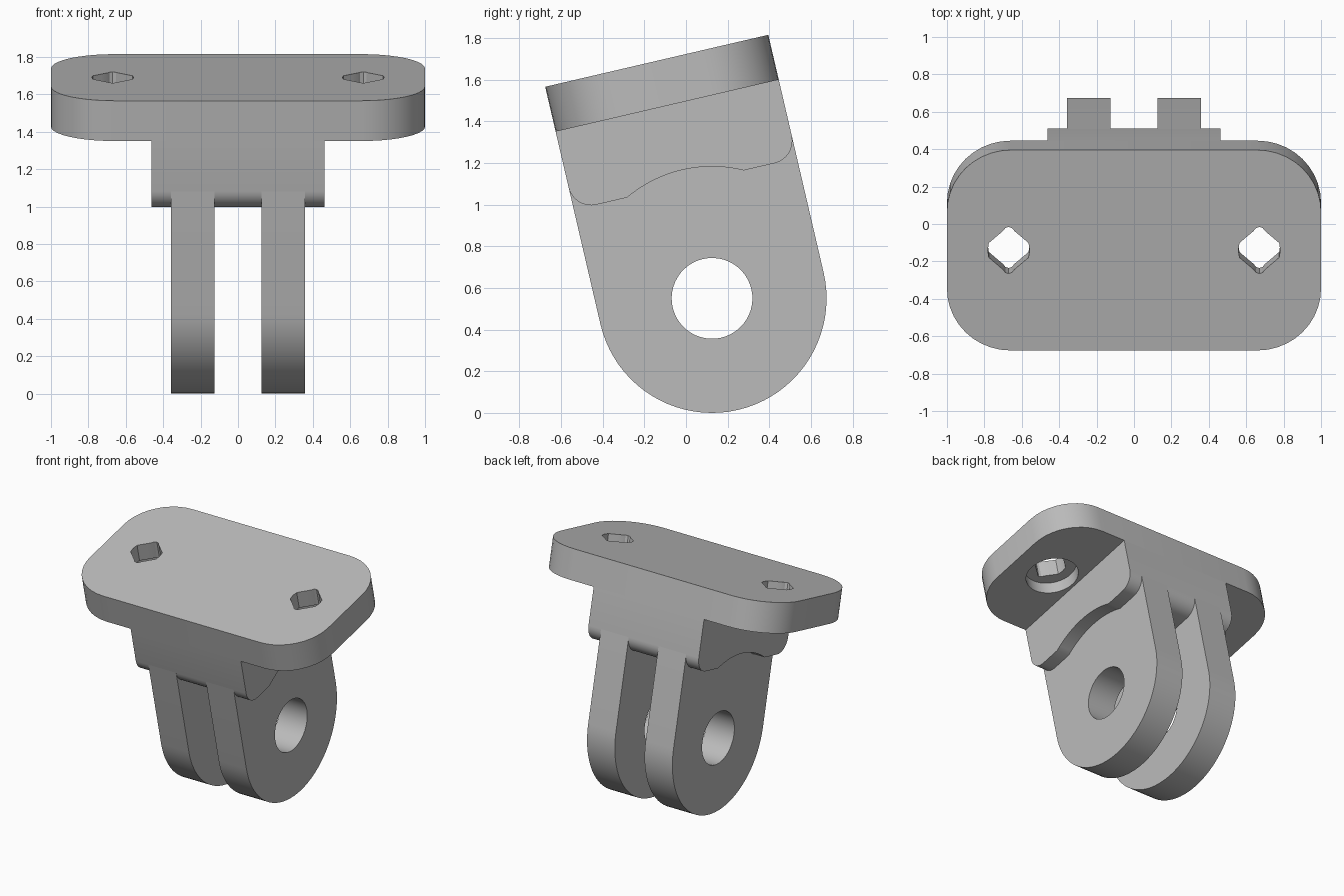
import bpy, bmesh
from math import cos, sin, pi, radians, sqrt
from mathutils import Matrix

default = bpy.data.objects.get("Cube")
if default:
    bpy.data.objects.remove(default, do_unlink=True)

grey = bpy.data.materials.new("plain grey")
grey.use_nodes = True
colour = (0.5, 0.5, 0.5, 1)
grey.diffuse_color = colour
grey.node_tree.nodes["Principled BSDF"].inputs["Base Color"].default_value = colour

# Everything is modelled upright around the pivot hole, then leaned back
LEAN = Matrix.Translation((0, 0.125, 0.55)) @ Matrix.Rotation(radians(13.1), 4, "X")
R = 0.55            # half depth of the bracket and ear radius
PLATE_LOW, PLATE_TOP = 0.95, 1.171


def arc(cx, cy, r, start, end, steps):
    angles = [radians(start + (end - start) * i / steps) for i in range(steps + 1)]
    return [(cx + r * cos(a), cy + r * sin(a)) for a in angles]


def prism(name, outline, low, high, axis):
    """Extrude a 2D outline along x (outline is y, z) or along z (outline is x, y)."""
    def place(p, d):
        return (d, p[0], p[1]) if axis == "x" else (p[0], p[1], d)
    bm = bmesh.new()
    rings = [[bm.verts.new(place(p, d)) for p in outline] for d in (low, high)]
    n = len(outline)
    for ring in rings:
        bm.faces.new(ring)
    for i in range(n):
        j = (i + 1) % n
        bm.faces.new((rings[0][i], rings[0][j], rings[1][j], rings[1][i]))
    bmesh.ops.recalc_face_normals(bm, faces=bm.faces)
    mesh = bpy.data.meshes.new(name)
    bm.to_mesh(mesh)
    bm.free()
    mesh.materials.append(grey)
    obj = bpy.data.objects.new(name, mesh)
    bpy.context.collection.objects.link(obj)
    obj.matrix_world = LEAN
    return obj


def activate(obj):
    bpy.ops.object.select_all(action="DESELECT")
    obj.select_set(True)
    bpy.context.view_layer.objects.active = obj


def cut(obj, cutter):
    cutter.hide_render = True
    mod = obj.modifiers.new("hole", "BOOLEAN")
    mod.operation = "DIFFERENCE"
    mod.solver = "EXACT"
    mod.object = cutter
    activate(obj)
    bpy.ops.object.modifier_apply(modifier=mod.name)
    bpy.data.objects.remove(cutter, do_unlink=True)


# Mounting plate with rounded corners
corner, px, py = 0.34, 1 - 0.34, R - 0.34
outline = []
for k, (sx, sy) in enumerate([(1, 1), (-1, 1), (-1, -1), (1, -1)]):
    outline += arc(sx * px, sy * py, corner, 90 * k, 90 * k + 90, 10)
plate = prism("mounting_plate", outline, PLATE_LOW, PLATE_TOP, "z")

# Screw holes pointed front and back, counterbored from below
quarter = [(0.112, 0.0), (0.106, 0.04), (0.06, 0.08), (0.03, 0.106), (0.018, 0.122), (0, 0.128)]
half = quarter + [(-x, y) for x, y in quarter[-2::-1]]
screw = half + [(-x, -y) for x, y in half[1:-1]]
for side in (-1, 1):
    cx = side * 0.67
    cut(plate, prism("screw_cutter", [(cx + x, y) for x, y in screw], 0.8, 1.3, "z"))
    cut(plate, prism("bore_cutter", arc(cx, 0, 0.185, 0, 351, 39), 0.8, PLATE_LOW + 0.09, "z"))

# Underside of the block: rounded ends, flats and a clearance arch over the pivot
fillet, flat, arch = 0.11, 0.564, 0.633
reach = sqrt(arch ** 2 - flat ** 2)
right_end = arc(R - fillet, flat + fillet, fillet, 0, -90, 8)
left_end = arc(-R + fillet, flat + fillet, fillet, 270, 180, 8)
arch_angle = 63.0
underside = right_end + arc(0, 0, arch, arch_angle, 180 - arch_angle, 16) + left_end
block = prism("support_block", underside + [(-R, PLATE_LOW), (R, PLATE_LOW)], -0.463, 0.463, "x")

# Two ears meeting the underside of the block, each drilled for the pivot
ears = []
for name, low, high in [("left_ear", 0.125, 0.358), ("right_ear", -0.358, -0.125)]:
    ear = prism(name, underside + arc(0, 0, R, 180, 360, 40), low, high, "x")
    cut(ear, prism("pivot_cutter", arc(0, 0, 0.194, 0, 352.5, 47), low - 0.1, high + 0.1, "x"))
    ears.append(ear)

for obj in [plate, block] + ears:
    activate(obj)
    bpy.ops.object.shade_smooth_by_angle(angle=radians(30))
